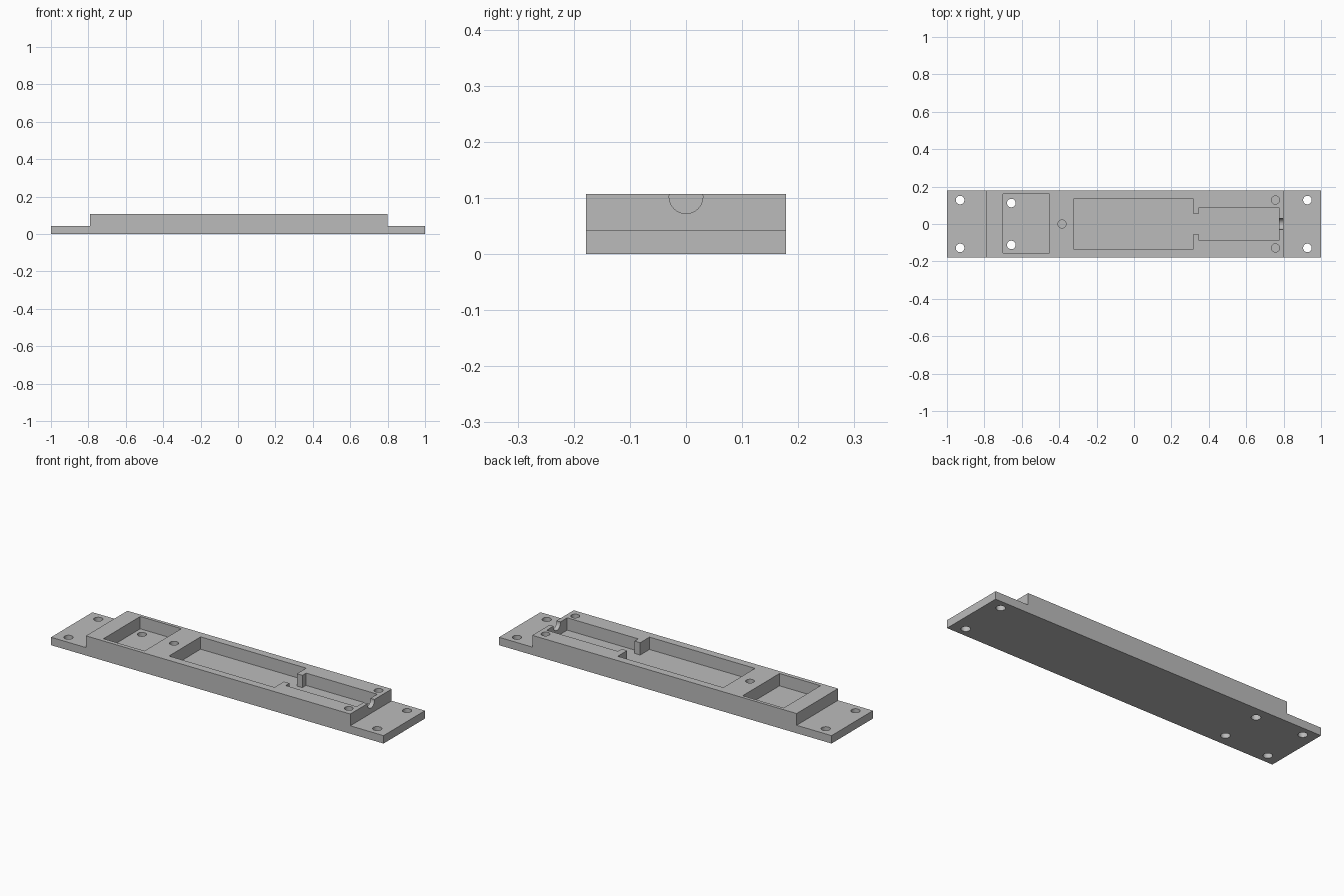
import bpy, bmesh, math
from mathutils import Matrix, Vector

cube = bpy.data.objects.get("Cube")
if cube:
    bpy.data.objects.remove(cube, do_unlink=True)

HALF_Y, TOP, STEP, FLOOR = 0.178, 0.107, 0.043, 0.04
OVER = 0.15  # cutters reach above the top surface

grey = bpy.data.materials.new("plain_grey")
grey.use_nodes = True
colour = (0.5, 0.5, 0.5, 1)
grey.diffuse_color = colour
grey.node_tree.nodes["Principled BSDF"].inputs["Base Color"].default_value = colour


def make_object(name, bm):
    bmesh.ops.recalc_face_normals(bm, faces=bm.faces[:])
    mesh = bpy.data.meshes.new(name)
    bm.to_mesh(mesh)
    bm.free()
    mesh.materials.append(grey)
    obj = bpy.data.objects.new(name, mesh)
    bpy.context.collection.objects.link(obj)
    return obj


def prism(name, points, direction):
    bm = bmesh.new()
    face = bm.faces.new([bm.verts.new(p) for p in points])
    ext = bmesh.ops.extrude_face_region(bm, geom=[face])
    verts = [v for v in ext["geom"] if isinstance(v, bmesh.types.BMVert)]
    bmesh.ops.translate(bm, verts=verts, vec=Vector(direction))
    return make_object(name, bm)


def rod(name, centre, radius, length, rotation=Matrix()):
    bm = bmesh.new()
    bmesh.ops.create_cone(bm, cap_ends=True, segments=48, radius1=radius,
                          radius2=radius, depth=length,
                          matrix=Matrix.Translation(centre) @ rotation)
    return make_object(name, bm)


def hole(x, y, radius, bottom):
    return rod("hole_cutter", (x, y, (bottom + OVER) / 2), radius, OVER - bottom)


def cut(target, cutter):
    cutter.hide_render = True
    mod = target.modifiers.new("cut", "BOOLEAN")
    mod.operation, mod.solver, mod.object = "DIFFERENCE", "EXACT", cutter
    bpy.ops.object.modifier_apply(modifier=mod.name)
    bpy.data.objects.remove(cutter, do_unlink=True)


# Stepped base: side profile extruded across the width
left, right = -0.79, 0.80
profile = [(-1, 0), (1, 0), (1, STEP), (right, STEP), (right, TOP),
           (left, TOP), (left, STEP), (-1, STEP)]
base = prism("base_tray", [(x, -HALF_Y, z) for x, z in profile], (0, 2 * HALF_Y, 0))
bpy.context.view_layer.objects.active = base
base.select_set(True)

# Square pocket
x0, x1, y0, y1 = -0.70, -0.453, -0.156, 0.16
cut(base, prism("square_pocket_cutter",
                [(x, y, FLOOR) for x, y in ((x0, y0), (x1, y0), (x1, y1), (x0, y1))],
                (0, 0, OVER - FLOOR)))

# Long pocket with a neck between its wide and narrow parts
half = [(-0.32, 0.136), (0.315, 0.136), (0.315, 0.056), (0.348, 0.056),
        (0.348, 0.088), (0.776, 0.088)]
outline = half + [(x, -y) for x, y in reversed(half)]
cut(base, prism("long_pocket_cutter", [(x, y, FLOOR) for x, y in outline],
                (0, 0, OVER - FLOOR)))

# Round notch through the end wall
cut(base, rod("notch_cutter", (0.79, 0, 0.102), 0.03, 0.06,
              Matrix.Rotation(math.pi / 2, 4, "Y")))

# Through holes in the flanges and pocket, blind holes in the top
for side in (-1, 1):
    for x in (-0.93, 0.927):
        cut(base, hole(x, side * 0.128, 0.023, -0.05))
    cut(base, hole(-0.656, side * 0.112, 0.023, -0.05))
    cut(base, hole(0.756, side * 0.128, 0.022, FLOOR))
cut(base, hole(-0.385, 0, 0.022, FLOOR))

bpy.ops.object.shade_smooth_by_angle(angle=math.radians(30))
